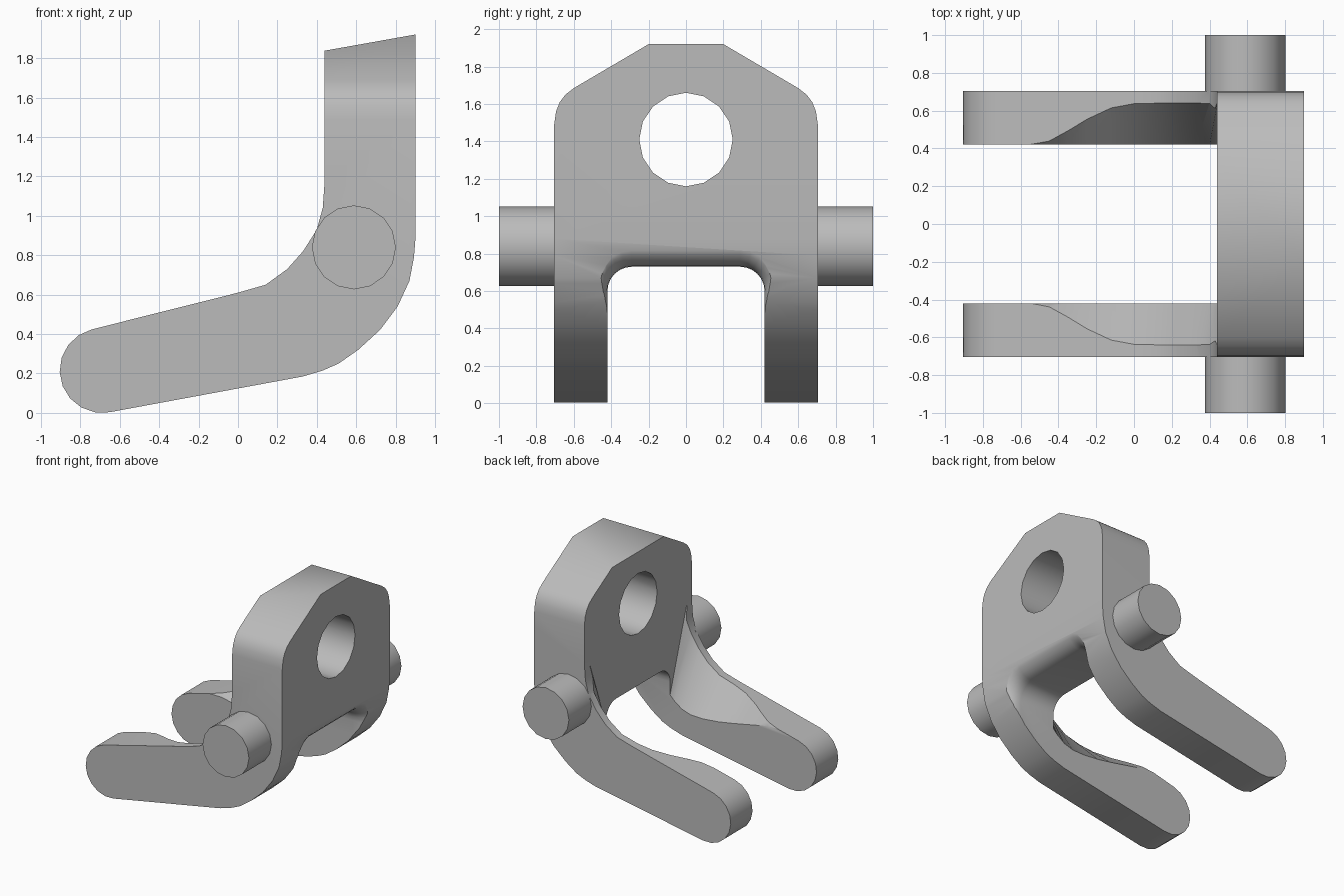
import bpy, bmesh, math

old = bpy.data.objects.get("Cube")
if old:
    bpy.data.objects.remove(old, do_unlink=True)

gray = bpy.data.materials.new("plain gray")
gray.use_nodes = True
color = (0.5, 0.5, 0.5, 1)
gray.diffuse_color = color
gray.node_tree.nodes["Principled BSDF"].inputs["Base Color"].default_value = color


def loft(name, rings):
    """Closed solid skinned through rings of equal point count."""
    bm = bmesh.new()
    loops = [[bm.verts.new(p) for p in ring] for ring in rings]
    for a, b in zip(loops, loops[1:]):
        for i in range(len(a)):
            j = (i + 1) % len(a)
            bm.faces.new((a[i], a[j], b[j], b[i]))
    bm.faces.new(loops[0])
    bm.faces.new(loops[-1])
    bmesh.ops.recalc_face_normals(bm, faces=bm.faces)
    mesh = bpy.data.meshes.new(name)
    bm.to_mesh(mesh)
    bm.free()
    mesh.materials.append(gray)
    obj = bpy.data.objects.new(name, mesh)
    bpy.context.collection.objects.link(obj)
    return obj


def activate(obj):
    bpy.ops.object.select_all(action='DESELECT')
    obj.select_set(True)
    bpy.context.view_layer.objects.active = obj


def carve(obj, cutter, operation='DIFFERENCE'):
    activate(obj)
    mod = obj.modifiers.new("carve", 'BOOLEAN')
    mod.operation, mod.solver, mod.object = operation, 'EXACT', cutter
    bpy.ops.object.modifier_apply(modifier=mod.name)
    bpy.data.objects.remove(cutter, do_unlink=True)


def arc(cx, cz, r, start, end, steps):
    angles = [math.radians(start + (end - start) * i / steps) for i in range(steps + 1)]
    return [(cx + r * math.cos(a), cz + r * math.sin(a)) for a in angles]


def mirrored(half):
    """Outline from its +y half, listed bottom to top."""
    return half + [(-y, z) for y, z in reversed(half)]


def across(outline, x):
    return [(x, y, z) for y, z in outline]


# Bent bracket: side profile drawn across the full width
bend_out = [(.9, .88), (.893, .79), (.87, .67), (.81, .54), (.72, .42),
            (.61, .32), (.51, .25), (.43, .215), (.33, .185)]
bend_in = [(0, .61), (.14, .65), (.25, .73), (.33, .82), (.4, .93), (.43, 1.04), (.44, 1.18)]
tip = arc(-.69, .215, .215, -80, -256, 9)
profile = [(.44, 1.838), (.9, 1.92)] + bend_out + tip + bend_in
bracket = loft("bracket", [[(x, y, z) for x, z in profile] for y in (-.705, .705)])

# Shoulders of the plate
shoulders = mirrored([(.8, -.2), (.8, .5), (.705, .5), (.705, 1.49), (.695, 1.56),
                      (.675, 1.61), (.645, 1.65), (.6, 1.685), (.2, 1.92), (.05, 2.008)])
carve(bracket, loft("shoulder_cutter", [across(shoulders, x) for x in (-1.2, 1.2)]), 'INTERSECT')

# Round hole through the plate
hole = arc(0, 1.41, .25, 0, 337.5, 15)
carve(bracket, loft("hole_cutter", [across(hole, x) for x in (0, 1.2)]))


# Slot between the legs, flared where it leaves the bend
def slot(x, grow):
    corner = arc(.29, .6, .13 + grow, 0, 90, 6)
    return across(mirrored([(.42 + grow, -.2)] + corner), x)


flare = .15
stations = [(-1.2, 0)]
for i in range(7):
    a = math.radians(80 * i / 6)
    stations.append((.76 + flare * math.sin(a), flare * (1 - math.cos(a))))
carve(bracket, loft("slot_cutter", [slot(x, g) for x, g in stations]))

# Scooped inner sides of the legs: (x, lower edge z, upper edge y, upper edge z)
scoop = [(-.56, .47, .421, .475), (-.45, .47, .44, .499), (-.35, .45, .495, .524),
         (-.25, .43, .555, .548), (-.12, .405, .615, .58), (0, .385, .637, .61),
         (.14, .372, .64, .65), (.25, .375, .64, .73), (.33, .4, .64, .82),
         (.4, .45, .638, .93), (.44, .49, .635, 1.15)]
rings = [across(mirrored([(.42, low), (wide, high), (wide, high + .3)]), x)
         for x, low, wide, high in scoop]
carve(bracket, loft("scoop_cutter", rings))

# Side pins
parts = [bracket]
for side, name in ((-1, "front_pin"), (1, "back_pin")):
    circle = arc(.588, .84, .213, 0, 337.5, 15)
    parts.append(loft(name, [[(x, side * y, z) for x, z in circle] for y in (.69, 1)]))

for part in parts:
    activate(part)
    bpy.ops.object.shade_smooth_by_angle(angle=math.radians(32))
